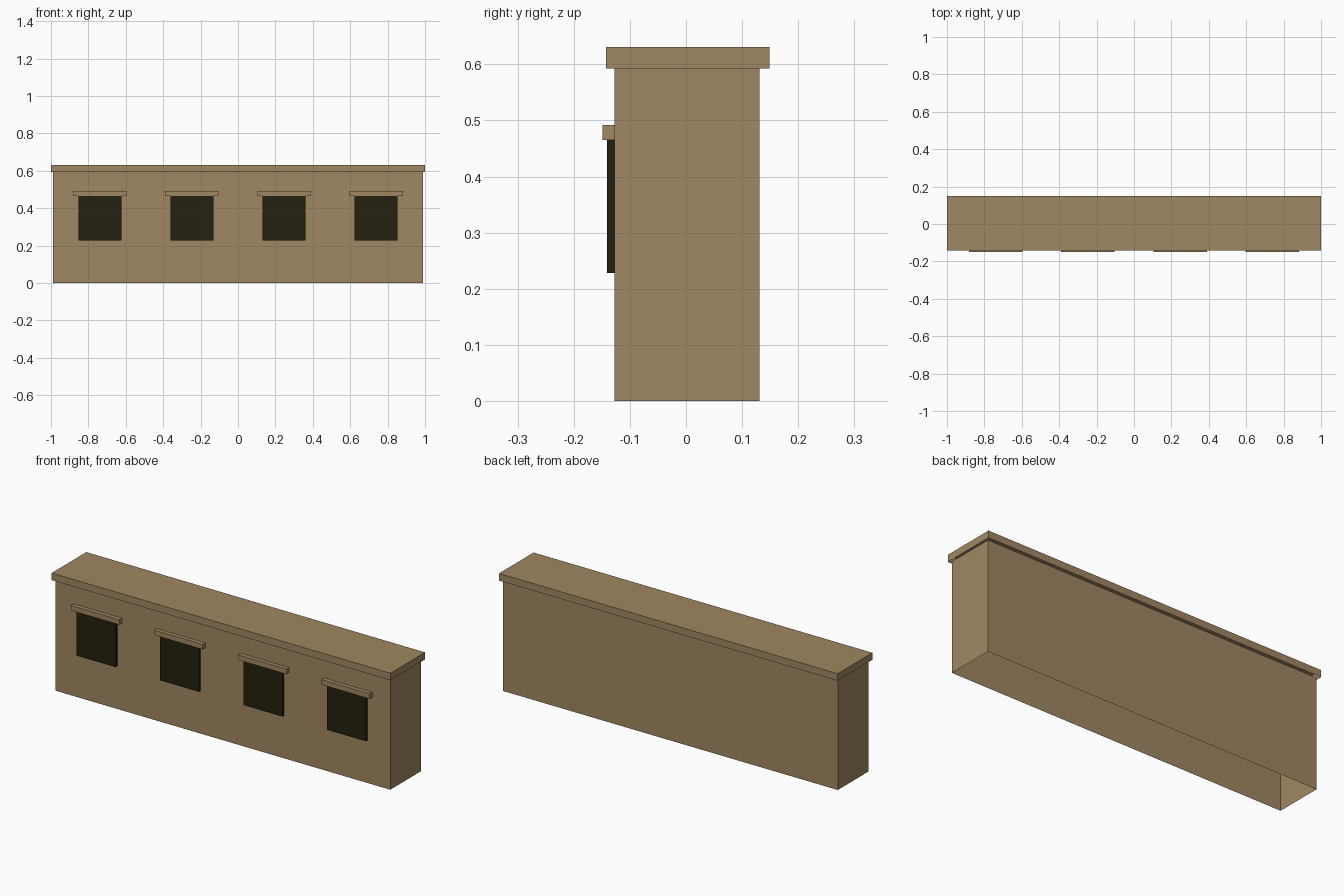
import bpy
import bmesh

default_cube = bpy.data.objects.get("Cube")
if default_cube:
    bpy.data.objects.remove(default_cube, do_unlink=True)


def make_material(name, color):
    mat = bpy.data.materials.new(name)
    mat.use_nodes = True
    mat.diffuse_color = color
    mat.node_tree.nodes["Principled BSDF"].inputs["Base Color"].default_value = color
    return mat


def make_box(name, mat, x, y, z, open_side=None):
    """Box from (low, high) ranges; the face whose normal is open_side is left out."""
    bm = bmesh.new()
    bmesh.ops.create_cube(bm, size=1)
    for v in bm.verts:
        v.co = [r[1] if c > 0 else r[0] for c, r in zip(v.co, (x, y, z))]
    bm.normal_update()
    if open_side:
        axis, sign = open_side
        gone = [f for f in bm.faces if f.normal[axis] * sign > 0.9]
        bmesh.ops.delete(bm, geom=gone, context='FACES')
    mesh = bpy.data.meshes.new(name)
    bm.to_mesh(mesh)
    bm.free()
    mesh.materials.append(mat)
    obj = bpy.data.objects.new(name, mesh)
    bpy.context.collection.objects.link(obj)
    return obj


sandstone = make_material("sandstone", (0.352, 0.242, 0.122, 1))
dark_glass = make_material("dark_glass", (0.017, 0.015, 0.005, 1))

BELOW = (2, -1)
BEHIND = (1, 1)
FRONT = -0.127

# Hollow wall block and overhanging roof cap, both open underneath
make_box("wall_block", sandstone, (-0.988, 0.988), (FRONT, 0.131), (0, 0.593), BELOW)
make_box("roof_cap", sandstone, (-1, 1), (-0.143, 0.149), (0.593, 0.631), BELOW)

# Four windows, each under a projecting lintel
for i, cx in enumerate((-0.739, -0.247, 0.247, 0.739), start=1):
    make_box(f"window_{i}", dark_glass, (cx - 0.115, cx + 0.115),
             (-0.141, FRONT), (0.228, 0.465), BEHIND)
    make_box(f"lintel_{i}", sandstone, (cx - 0.143, cx + 0.143),
             (-0.149, FRONT), (0.465, 0.492), BEHIND)
